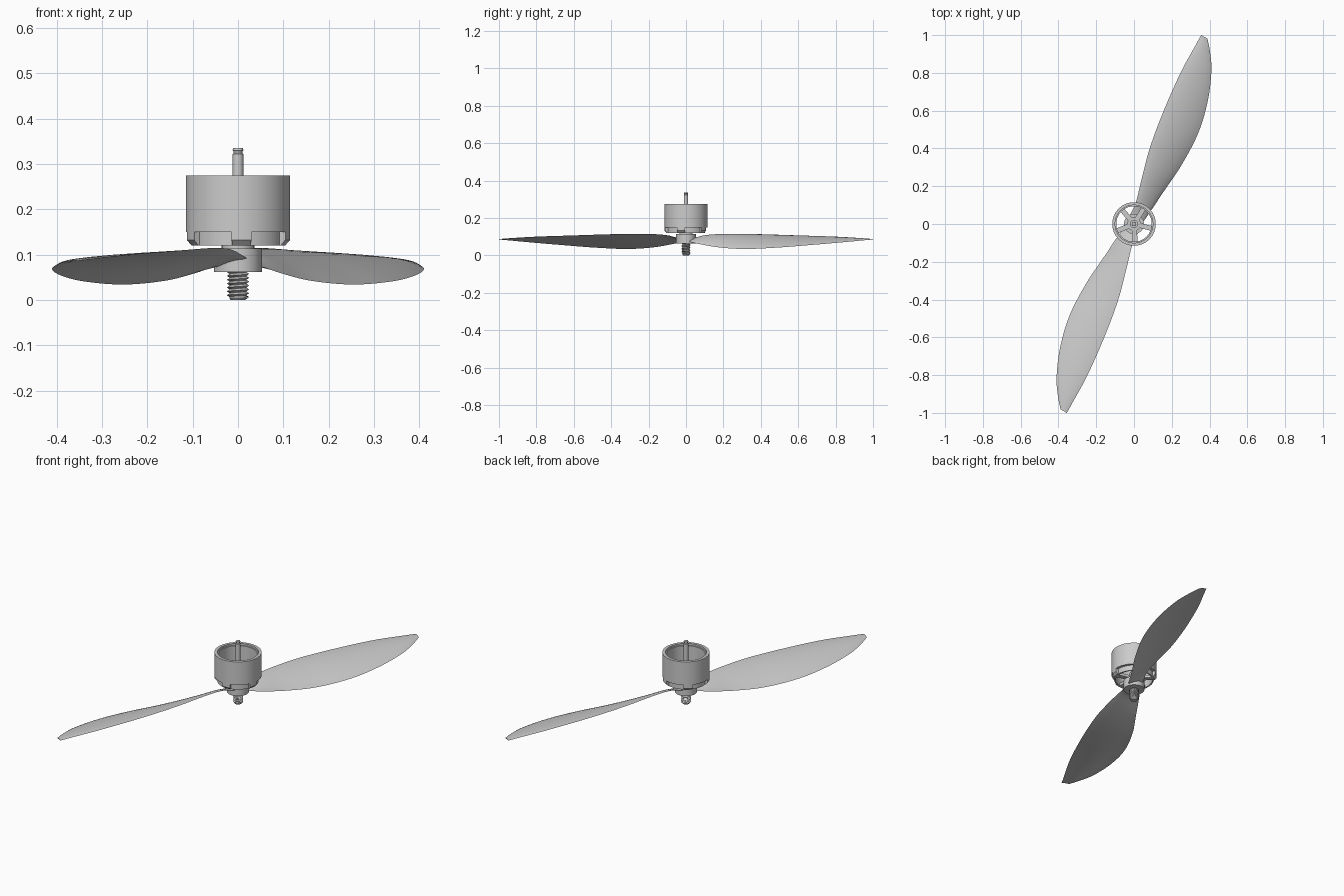
import bpy, bmesh, math
from mathutils import Vector, Matrix

cube = bpy.data.objects.get("Cube")
if cube:
    bpy.data.objects.remove(cube)

grey = bpy.data.materials.new("light grey")
grey.use_nodes = True
grey.diffuse_color = (0.6, 0.6, 0.6, 1)
grey.node_tree.nodes["Principled BSDF"].inputs["Base Color"].default_value = (0.6, 0.6, 0.6, 1)


def finish(name, bm, angle=35):
    bmesh.ops.recalc_face_normals(bm, faces=bm.faces)
    mesh = bpy.data.meshes.new(name)
    bm.to_mesh(mesh)
    bm.free()
    ob = bpy.data.objects.new(name, mesh)
    bpy.context.collection.objects.link(ob)
    mesh.materials.append(grey)
    bpy.ops.object.select_all(action="DESELECT")
    ob.select_set(True)
    bpy.context.view_layer.objects.active = ob
    bpy.ops.object.shade_smooth_by_angle(angle=math.radians(angle))
    return ob


def lathe(bm, profile, start=0, sweep=360, steps=64):
    """Turn a closed (radius, z) outline about the z axis, capping partial turns."""
    full = sweep == 360
    rows = []
    for i in range(steps if full else steps + 1):
        a = math.radians(start + sweep * i / steps)
        rows.append([bm.verts.new((r * math.cos(a), r * math.sin(a), z)) for r, z in profile])
    n = len(profile)
    for i in range(steps):
        a, b = rows[i], rows[(i + 1) % len(rows)]
        for j in range(n):
            k = (j + 1) % n
            bm.faces.new((a[j], b[j], b[k], a[k]))
    if not full:
        bm.faces.new(rows[0])
        bm.faces.new(rows[-1])


def turned(name, profile, **kw):
    bm = bmesh.new()
    lathe(bm, profile, **kw)
    return finish(name, bm)


def interp(pts, s):
    """Smooth curve through (s, value) points."""
    for i in range(len(pts) - 1):
        if s <= pts[i + 1][0] or i == len(pts) - 2:
            break
    def slope(k):
        a, b = pts[max(k - 1, 0)], pts[min(k + 1, len(pts) - 1)]
        return (b[1] - a[1]) / (b[0] - a[0])
    (x0, y0), (x1, y1) = pts[i], pts[i + 1]
    h = x1 - x0
    t = (s - x0) / h
    return (y0 * (1 + 2 * t) * (1 - t) ** 2 + h * slope(i) * t * (1 - t) ** 2
            + y1 * t * t * (3 - 2 * t) + h * slope(i + 1) * t * t * (t - 1))


# Motor bell: outer wall, inner magnet ring, five legs and spokes
turned("motor_bell", [(0.1, 0.15), (0.115, 0.15), (0.115, 0.275), (0.1, 0.275)])
turned("magnet_ring", [(0.094, 0.12), (0.101, 0.12), (0.101, 0.265), (0.094, 0.265)])
legs, spokes = bmesh.new(), bmesh.new()
for i in range(5):
    angle = -86 + 72 * i
    lathe(legs, [(0.1, 0.12), (0.104, 0.12), (0.115, 0.132), (0.115, 0.15), (0.1, 0.15)],
          start=angle - 11, sweep=22, steps=6)
    place = (Matrix.Rotation(math.radians(angle), 4, "Z") @ Matrix.Translation((0.06, 0, 0.127))
             @ Matrix.Diagonal((0.08, 0.026, 0.014, 1)))
    bmesh.ops.create_cube(spokes, size=1, matrix=place)
finish("bell_legs", legs)
finish("bell_spokes", spokes)

# Shaft with a groove near its end, and the boss that holds it
turned("shaft", [(0.001, 0.1), (0.012, 0.1), (0.012, 0.322), (0.01, 0.324), (0.01, 0.328),
                 (0.012, 0.33), (0.011, 0.335), (0.001, 0.335)], steps=24)
turned("shaft_boss", [(0.001, 0.11), (0.036, 0.11), (0.036, 0.137), (0.022, 0.137),
                      (0.022, 0.16), (0.001, 0.16)], steps=32)

# Propeller hub
turned("propeller_hub", [(0.001, 0.062), (0.053, 0.062), (0.053, 0.113), (0.036, 0.113),
                         (0.036, 0.12), (0.001, 0.12)], steps=48)

# Screw: core and helical thread
turned("screw_core", [(0.001, 0), (0.016, 0), (0.019, 0.004), (0.019, 0.07), (0.001, 0.07)], steps=24)
bm = bmesh.new()
n, turns, pitch = 24, 7, 0.0085
root, crest = [], []
for k in range(n * turns + 1):
    a = 2 * math.pi * k / n
    z = 0.002 + pitch * k / n
    for ring, r, dz in ((root, 0.0185, 0), (crest, 0.0245, pitch / 2)):
        ring.append(bm.verts.new((r * math.cos(a), r * math.sin(a), z + dz)))
for k in range(n * turns):
    bm.faces.new((root[k], root[k + 1], crest[k + 1], crest[k]))
    if k + n < n * turns:
        bm.faces.new((crest[k], crest[k + 1], root[k + 1 + n], root[k + n]))
finish("screw_thread", bm)

# Blades: high and low edges as curves along the span, joined by a cambered section
high_w = [(0, -0.03), (0.04, -0.036), (0.1, -0.03), (0.24, -0.046), (0.4, -0.062),
          (0.6, -0.063), (0.84, -0.049), (1.0, -0.026), (1.061, -0.017)]
high_z = [(0, 0.088), (0.04, 0.092), (0.1, 0.108), (0.2, 0.114), (0.35, 0.114), (0.6, 0.107),
          (0.84, 0.099), (1.061, 0.086)]
low_w = [(0, 0.03), (0.04, 0.045), (0.1, 0.06), (0.215, 0.087), (0.378, 0.126), (0.57, 0.15),
         (0.746, 0.138), (0.91, 0.098), (1.0, 0.055), (1.055, 0.021)]
low_z = [(0, 0.08), (0.04, 0.072), (0.1, 0.06), (0.215, 0.043), (0.378, 0.034), (0.57, 0.041),
         (0.746, 0.054), (0.91, 0.068), (1.055, 0.083)]
along, across = Vector((0.35, 0.937, 0)), Vector((0.937, -0.35, 0))
chord, span = 10, 48


def build_blade(name, turn):
    bm = bmesh.new()
    rows = []
    for i in range(span + 1):
        s = i / span
        sh, sl = 1.061 * s, 1.055 * s
        a = along * sh + across * interp(high_w, sh) + Vector((0, 0, interp(high_z, sh)))
        b = along * sl + across * interp(low_w, sl) + Vector((0, 0, interp(low_z, sl)))
        size = (b - a).length
        thick = min(0.005, 0.06 * size) * (1 - 0.5 * s)
        normal = (b - a).cross(along).normalized()
        if normal.z < 0:
            normal.negate()
        top, under = [], []
        for j in range(chord + 1):
            t = j / chord
            mid = a.lerp(b, t) + normal * (0.05 * size * 4 * t * (1 - t))
            half = normal * thick * math.sqrt(max(4 * t * (1 - t), 0))
            top.append(mid + half)
            if 0 < j < chord:
                under.append(mid - half)
        rows.append([bm.verts.new(p) for p in top + under[::-1]])
    for p, q in zip(rows, rows[1:]):
        for j in range(len(p)):
            k = (j + 1) % len(p)
            bm.faces.new((p[j], p[k], q[k], q[j]))
    bm.faces.new(rows[0])
    bm.faces.new(rows[-1])
    bm.transform(Matrix.Rotation(turn, 4, "Z"))
    finish(name, bm, 60)


build_blade("back_blade", 0)
build_blade("front_blade", math.pi)
